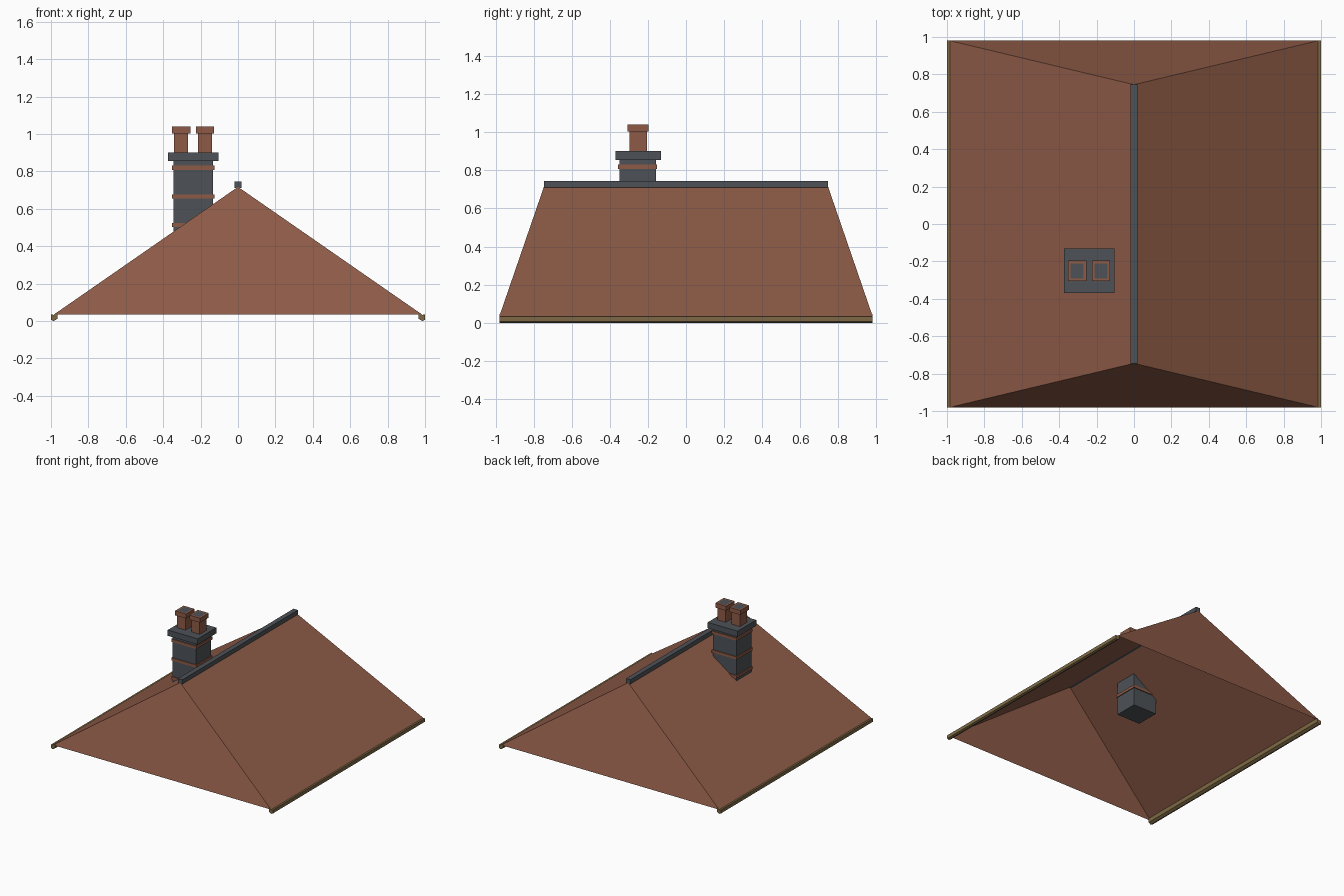
import bpy, bmesh

if "Cube" in bpy.data.objects:
    bpy.data.objects.remove(bpy.data.objects["Cube"])


def material(name, rgb):
    m = bpy.data.materials.new(name)
    m.diffuse_color = (*rgb, 1)
    m.use_nodes = True
    m.node_tree.nodes["Principled BSDF"].inputs["Base Color"].default_value = m.diffuse_color
    return m


TERRACOTTA = material("terracotta", (0.27, 0.105, 0.063))
SLATE = material("slate grey", (0.074, 0.085, 0.096))
TIMBER = material("olive timber", (0.205, 0.141, 0.058))


def finish(name, bm, *mats):
    mesh = bpy.data.meshes.new(name)
    bm.to_mesh(mesh)
    bm.free()
    for m in mats:
        mesh.materials.append(m)
    ob = bpy.data.objects.new(name, mesh)
    bpy.context.collection.objects.link(ob)
    return ob


def box_mesh(x, y, z):
    bm = bmesh.new()
    bmesh.ops.create_cube(bm, size=1)
    for v in bm.verts:
        v.co = [a + (b - a) * (c + 0.5) for (a, b), c in zip((x, y, z), v.co)]
    return bm


def box(name, mat, x, y, z):
    return finish(name, box_mesh(x, y, z), mat)


# Roof shell: two long slopes and two steep hip ends, open underneath
bm = bmesh.new()
ends = []
for s in (-1, 1):
    ends.append([bm.verts.new(p) for p in
                 ((-0.985, s * 0.98, 0.034), (0, s * 0.745, 0.717), (0.985, s * 0.98, 0.034))])
front, back = ends
bm.faces.new((front[0], front[2], front[1]))
bm.faces.new((back[0], back[1], back[2]))
bm.faces.new((front[0], front[1], back[1], back[0]))
bm.faces.new((front[2], back[2], back[1], front[1]))
finish("roof_slopes", bm, TERRACOTTA)

# Ridge cap
box("ridge_cap", SLATE, (-0.02, 0.02), (-0.745, 0.745), (0.71, 0.745))

# Eave boards: the top follows the roof pitch
for side, name in ((-1, "left_eave_board"), (1, "right_eave_board")):
    bm = bmesh.new()
    profile = ((0.965, 0.012), (0.985, 0.0), (1.0, 0.006), (1.0, 0.034), (0.984, 0.033), (0.965, 0.046))
    rings = [[bm.verts.new((side * x, y, z)) for x, z in profile] for y in (-0.98, 0.98)]
    n = len(profile)
    for i in range(n):
        j = (i + 1) % n
        bm.faces.new((rings[0][i], rings[0][j], rings[1][j], rings[1][i]))
    for r in rings:
        bm.faces.new(r)
    bmesh.ops.recalc_face_normals(bm, faces=bm.faces)
    finish(name, bm, TIMBER)

# Chimney stack, passing through the left slope
box("chimney_stack", SLATE, (-0.345, -0.133), (-0.35, -0.158), (0.355, 0.86))
for i, z in enumerate((0.502, 0.655, 0.808)):
    box(f"brick_band_{i + 1}", TERRACOTTA, (-0.352, -0.126), (-0.357, -0.151), (z, z + 0.022))
box("chimney_cap", SLATE, (-0.375, -0.105), (-0.37, -0.13), (0.855, 0.902))

# Chimney pots with a dark opening inset in each rim
for i, x in enumerate((-0.304, -0.176)):
    box(f"pot_{i + 1}", TERRACOTTA, (x - 0.038, x + 0.038), (-0.296, -0.206), (0.9, 1.005))
    bm = box_mesh((x - 0.049, x + 0.049), (-0.306, -0.196), (1.003, 1.04))
    bm.normal_update()
    top = max(bm.faces, key=lambda f: f.normal.z)
    bmesh.ops.inset_individual(bm, faces=[top], thickness=0.02)
    top.material_index = 1
    finish(f"pot_rim_{i + 1}", bm, TERRACOTTA, SLATE)
